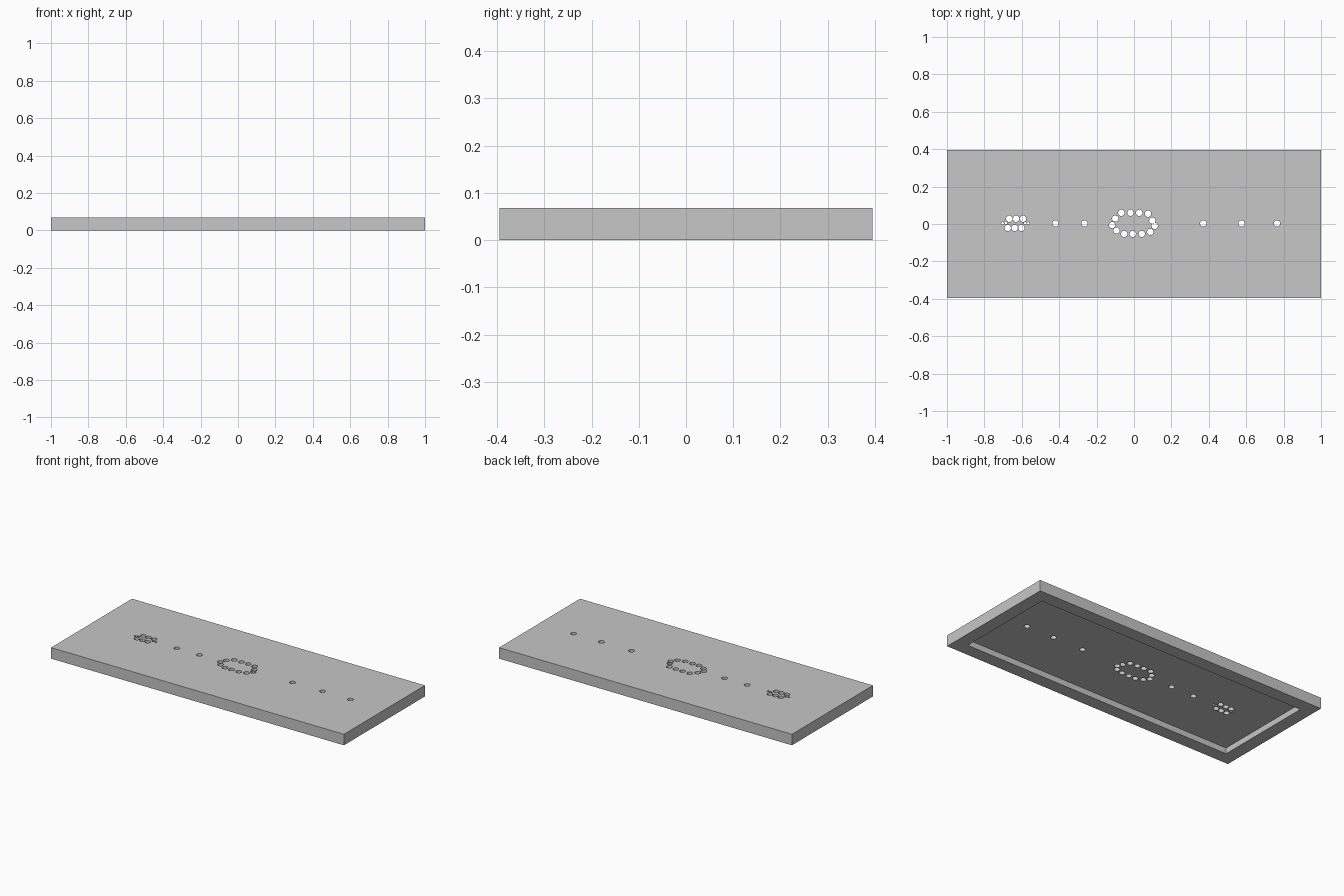
import bpy
import bmesh
from math import cos, sin, tau

HALF_X, HALF_Y, HEIGHT = 1.0, 0.395, 0.068
RIM, DEPTH = 0.08, 0.036
HOLE, TINY, SIDES = 0.017, 0.007, 20

cube = bpy.data.objects.get("Cube")
if cube:
    bpy.data.objects.remove(cube)

grey = bpy.data.materials.new("light_grey")
grey.use_nodes = True
grey.diffuse_color = (0.57, 0.57, 0.57, 1)
grey.node_tree.nodes["Principled BSDF"].inputs["Base Color"].default_value = grey.diffuse_color

bm = bmesh.new()


def rectangle(inset):
    x, y = HALF_X - inset, HALF_Y - inset
    return [(-x, -y), (x, -y), (x, y), (-x, y)]


def circle(x, y, radius):
    angles = [tau * i / SIDES for i in range(SIDES)]
    return [(x + radius * cos(a), y + radius * sin(a)) for a in angles]


def make_loop(points, z):
    """Closed ring of vertices and edges at one height."""
    verts = [bm.verts.new((x, y, z)) for x, y in points]
    for a, b in zip(verts, verts[1:] + verts[:1]):
        bm.edges.new((a, b))
    return verts


def join_loops(first, second):
    """Band of quads between two matching rings."""
    for i in range(len(first)):
        bm.faces.new((first[i - 1], first[i], second[i], second[i - 1]))


def fill_sheet(outline, holes):
    """Flat sheet inside the outline with the holes left open."""
    verts = {v for ring_verts in [outline] + holes for v in ring_verts}
    edges = [e for e in bm.edges if all(v in verts for v in e.verts)]
    bmesh.ops.triangle_fill(bm, edges=edges, use_beauty=True, normal=(0, 0, 1))


# Hole layout: single holes, large ring, small cluster with tiny end holes
singles = [(x, 0.003) for x in (-0.42, -0.265, 0.37, 0.575, 0.765)]
ring = [(-0.117, -0.006), (-0.1, 0.029), (-0.068, 0.06), (-0.019, 0.06), (0.028, 0.06),
        (0.075, 0.055), (0.098, 0.018), (0.111, -0.01), (0.087, -0.042),
        (0.042, -0.053), (-0.007, -0.053), (-0.052, -0.053), (-0.094, -0.035)]
cluster = [(x, 0.028) for x in (-0.667, -0.63, -0.593)]
cluster += [(x, -0.021) for x in (-0.675, -0.638, -0.602)]
tiny = [(-0.703, 0.003), (-0.685, 0.006), (-0.582, 0.004), (-0.565, 0.003)]
outlines = [circle(x, y, HOLE) for x, y in singles + ring + cluster]
outlines += [circle(x, y, TINY) for x, y in tiny]

# Top sheet and recessed underside, both pierced by the holes
top_edge = make_loop(rectangle(0), HEIGHT)
top_holes = [make_loop(points, HEIGHT) for points in outlines]
fill_sheet(top_edge, top_holes)
recess_edge = make_loop(rectangle(RIM), DEPTH)
recess_holes = [make_loop(points, DEPTH) for points in outlines]
fill_sheet(recess_edge, recess_holes)

# Outer walls, bottom rim, inner walls and hole walls
rim_outer = make_loop(rectangle(0), 0)
rim_inner = make_loop(rectangle(RIM), 0)
join_loops(top_edge, rim_outer)
join_loops(rim_outer, rim_inner)
join_loops(rim_inner, recess_edge)
for upper, lower in zip(top_holes, recess_holes):
    join_loops(upper, lower)
bmesh.ops.recalc_face_normals(bm, faces=bm.faces[:])

mesh = bpy.data.meshes.new("panel")
bm.to_mesh(mesh)
bm.free()
mesh.materials.append(grey)
panel = bpy.data.objects.new("panel", mesh)
bpy.context.scene.collection.objects.link(panel)

# Round hole walls shade smooth, all corners stay sharp
bpy.ops.object.select_all(action="DESELECT")
bpy.context.view_layer.objects.active = panel
panel.select_set(True)
bpy.ops.object.shade_smooth_by_angle(angle=0.5)
